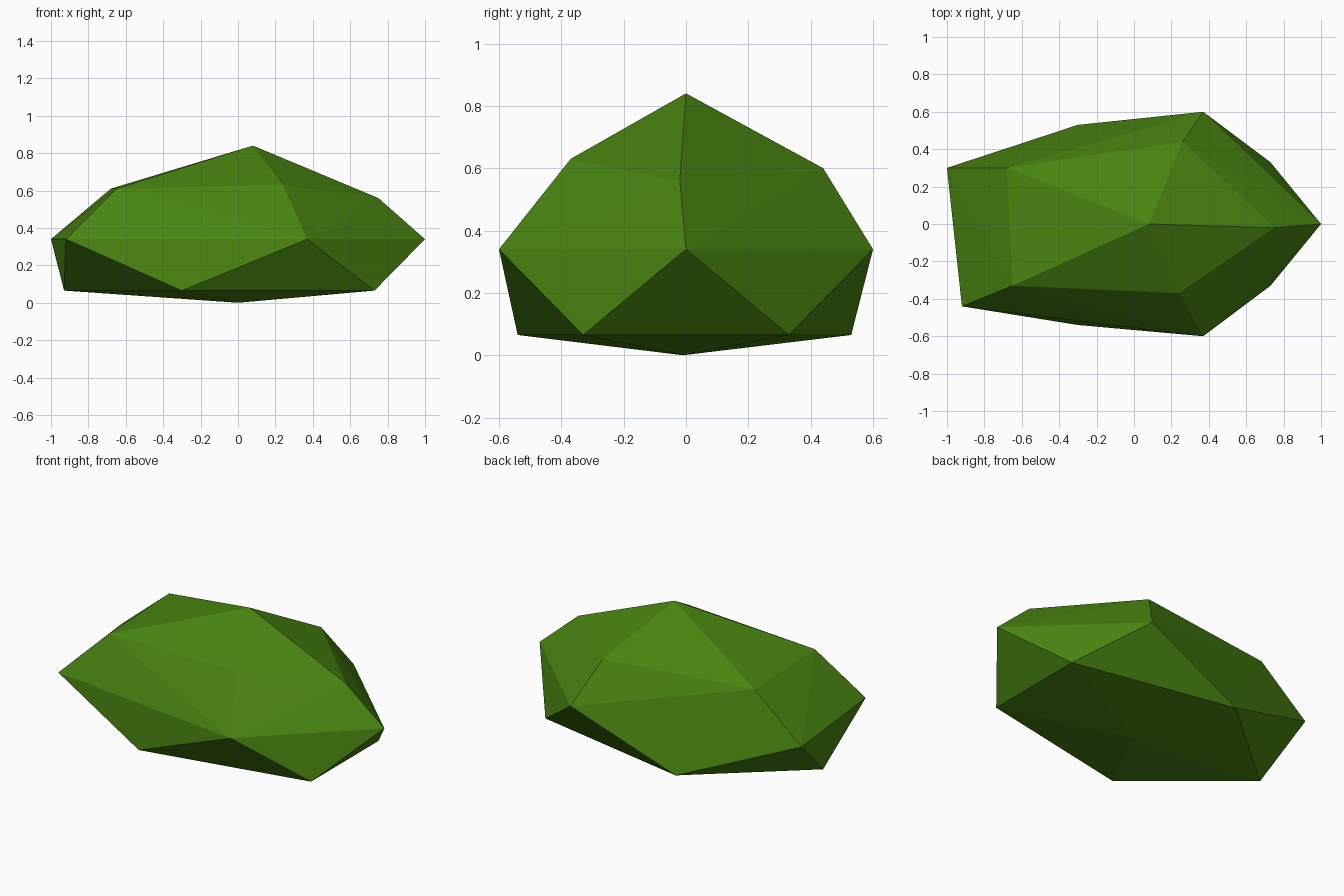
import bpy
import bmesh

cube = bpy.data.objects.get("Cube")
if cube:
    bpy.data.objects.remove(cube, do_unlink=True)

# Moss green material
green = bpy.data.materials.new("moss_green")
green.use_nodes = True
colour = (0.065, 0.23, 0.005, 1)
green.diffuse_color = colour
bsdf = green.node_tree.nodes["Principled BSDF"]
bsdf.inputs["Base Color"].default_value = colour
bsdf.inputs["Roughness"].default_value = 0.9

# Five-sided rings of the boulder, counter-clockwise from the tip
apex = (0.08, 0, 0.84)
shoulder = [(0.75, -0.02, 0.56), (0.26, 0.44, 0.60), (-0.68, 0.30, 0.61),
            (-0.65, -0.33, 0.61), (0.24, -0.37, 0.63)]
girdle = [(x, y, 0.34) for x, y in
          [(1, 0), (0.37, 0.60), (-1, 0.30), (-0.92, -0.44), (0.37, -0.60)]]
foot = [(x, y, 0.065) for x, y in
        [(0.73, 0.33), (-0.30, 0.53), (-0.93, -0.01), (-0.30, -0.54), (0.73, -0.33)]]
base = (0, -0.01, 0)

# Faceted skin stretched over the rings
bm = bmesh.new()
for point in [apex, *shoulder, *girdle, *foot, base]:
    bm.verts.new(point)
bmesh.ops.convex_hull(bm, input=bm.verts)
bmesh.ops.recalc_face_normals(bm, faces=bm.faces)

mesh = bpy.data.meshes.new("boulder")
bm.to_mesh(mesh)
bm.free()
mesh.materials.append(green)
boulder = bpy.data.objects.new("boulder", mesh)
bpy.context.collection.objects.link(boulder)
